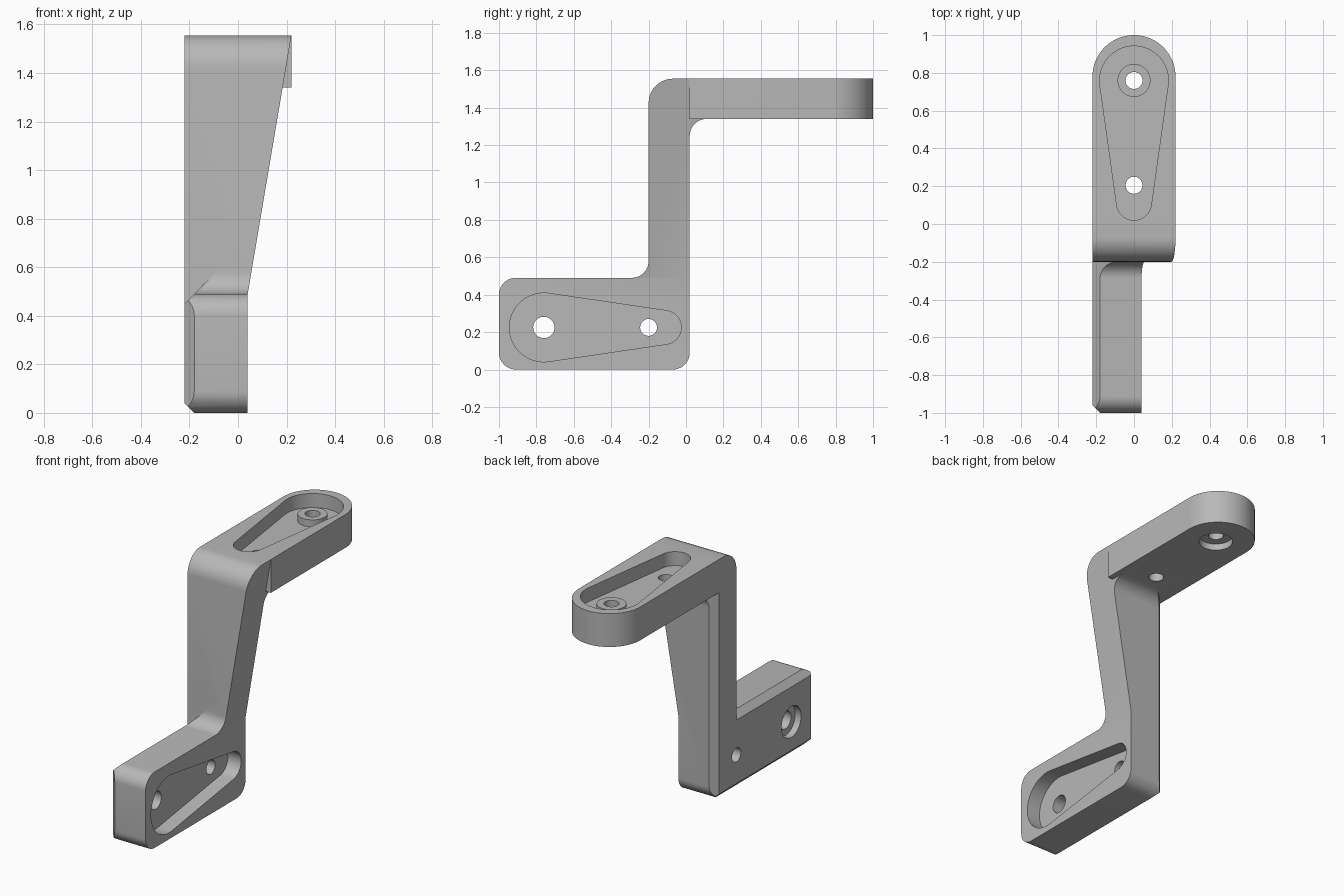
import bpy, bmesh, math
from mathutils import Vector

if "Cube" in bpy.data.objects:
    bpy.data.objects.remove(bpy.data.objects["Cube"])

grey = bpy.data.materials.new("plain_grey")
grey.diffuse_color = (0.48, 0.48, 0.48, 1)
grey.use_nodes = True
grey.node_tree.nodes["Principled BSDF"].inputs["Base Color"].default_value = grey.diffuse_color


def arc(cx, cy, r, a0, a1, n=24):
    return [(cx + r * math.cos(a0 + (a1 - a0) * i / n),
             cy + r * math.sin(a0 + (a1 - a0) * i / n)) for i in range(n + 1)]


def rounded(corners, n=10):
    """Outline from (u, v, radius) corners with tangent arcs."""
    out = []
    for i, (u, v, r) in enumerate(corners):
        p = Vector((u, v))
        if r == 0:
            out.append((u, v))
            continue
        a = (Vector(corners[i - 1][:2]) - p).normalized()
        b = (Vector(corners[(i + 1) % len(corners)][:2]) - p).normalized()
        c = p + (a + b) * r          # all rounded corners are right angles
        for k in range(n + 1):
            t = math.pi / 2 * k / n
            out.append(tuple(c - b * r * math.cos(t) - a * r * math.sin(t)))
    return out


def prism(name, pts, axis, lo, hi):
    """Extrude a 2D outline along an axis."""
    place = {"x": lambda u, v, w: (w, u, v),
             "y": lambda u, v, w: (u, w, v),
             "z": lambda u, v, w: (u, v, w)}[axis]
    bm = bmesh.new()
    a = [bm.verts.new(place(u, v, lo)) for u, v in pts]
    b = [bm.verts.new(place(u, v, hi)) for u, v in pts]
    bm.faces.new(a)
    bm.faces.new(b[::-1])
    for i in range(len(pts)):
        j = (i + 1) % len(pts)
        bm.faces.new((a[j], a[i], b[i], b[j]))
    bmesh.ops.recalc_face_normals(bm, faces=bm.faces[:])
    me = bpy.data.meshes.new(name)
    bm.to_mesh(me)
    bm.free()
    me.materials.append(grey)
    ob = bpy.data.objects.new(name, me)
    bpy.context.collection.objects.link(ob)
    return ob


def disc(name, u, v, r, axis, lo, hi):
    return prism(name, arc(u, v, r, 0, 2 * math.pi, 40)[:-1], axis, lo, hi)


def combine(target, other, op="DIFFERENCE"):
    m = target.modifiers.new("combine", "BOOLEAN")
    m.operation, m.solver, m.object = op, "EXACT", other
    bpy.context.view_layer.objects.active = target
    bpy.ops.object.modifier_apply(modifier=m.name)
    bpy.data.objects.remove(other)


def teardrop(big, R, small, r):
    """Outline around two circles on the v axis, big one above."""
    t = math.asin((R - r) / (big - small))
    return (arc(0, big, R, -t, math.pi + t, 32)
            + arc(0, small, r, math.pi + t, 2 * math.pi - t, 20))


# Foot block and upright post, side outline
bracket = prism("bracket", rounded([
    (-1, 0, .09), (.02, 0, .09), (.02, 1.34, .09), (.11, 1.34, 0),
    (.11, 1.555, 0), (-.2, 1.555, .13), (-.2, .49, .09), (-1, .49, .09)]),
    "x", -.22, .22)

# Tapered side of the post
combine(bracket, prism("taper_cutter", [
    (.04, -.1), (.04, .49), (.22, 1.555), (.2369, 1.655), (.5, 1.655), (.5, -.1)],
    "y", -1.2, .3))

# Chamfers around the outer side of the foot and post
for pts, axis, lo, hi in [
        ([(-.3, .37), (-.02, .65), (-.3, .65)], "y", -1.1, -.2),
        ([(-.3, .12), (-.1, -.08), (-.3, -.08)], "y", -1.1, .2),
        ([(-.3, -.88), (-.1, -1.08), (-.3, -1.08)], "z", -.1, .7),
        ([(-.3, -.1), (-.05, .15), (-.3, .15)], "z", -.1, 1.34)]:
    combine(bracket, prism("chamfer_cutter", pts, axis, lo, hi))

# Upper arm with a round end
arm = prism("upper_arm", [(-.22, .02), (.22, .02)]
            + arc(0, .78, .22, 0, math.pi, 40), "z", 1.34, 1.555)
combine(bracket, arm, "UNION")

# Teardrop pockets in the arm top and foot side
combine(bracket, prism("arm_pocket", teardrop(.76, .182, .112, .092),
                       "z", 1.465, 1.7))
foot = [(-v, u + .225) for u, v in teardrop(.76, .184, .115, .09)]
combine(bracket, prism("foot_pocket", foot, "x", -.055, .3))

# Raised boss in the arm pocket
combine(bracket, disc("boss", 0, .76, .087, "z", 1.42, 1.51), "UNION")

# Through holes and counterbores
for u, v, r, axis, lo, hi in [
        (0, .76, .045, "z", 1.2, 1.7), (0, .205, .045, "z", 1.2, 1.7),
        (0, .76, .1, "z", 1.2, 1.382),
        (-.76, .225, .057, "x", -.4, .3), (-.2, .225, .045, "x", -.4, .3),
        (-.76, .225, .1, "x", -.4, -.178)]:
    combine(bracket, disc("hole_cutter", u, v, r, axis, lo, hi))

bpy.ops.object.select_all(action="DESELECT")
bracket.select_set(True)
bpy.context.view_layer.objects.active = bracket
bpy.ops.object.shade_smooth_by_angle(angle=math.radians(25))
